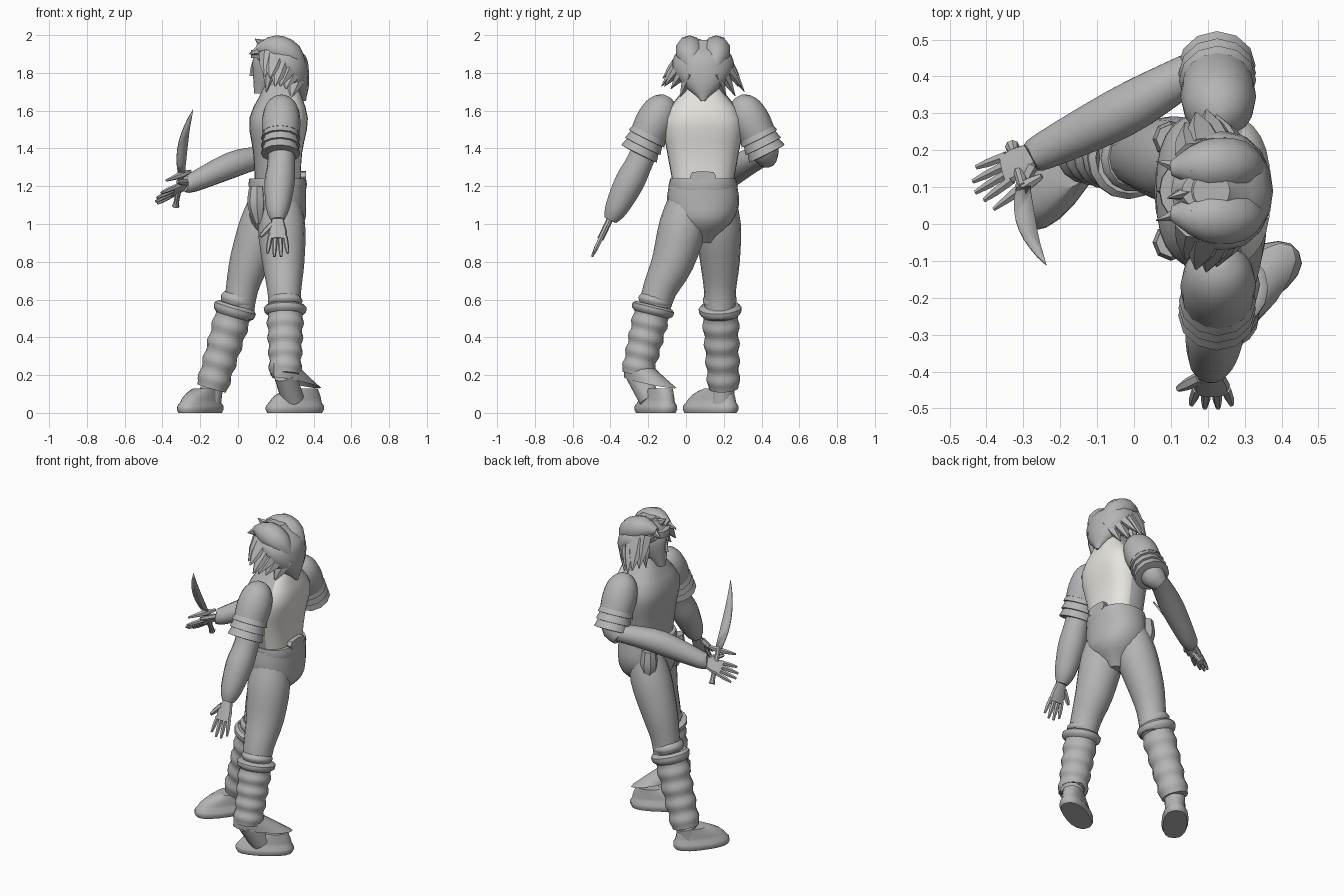
import bpy, bmesh, math, random
from mathutils import Vector

if "Cube" in bpy.data.objects:
    bpy.data.objects.remove(bpy.data.objects["Cube"], do_unlink=True)


def material(name, red, green, blue):
    made = bpy.data.materials.new(name)
    made.use_nodes = True
    made.diffuse_color = (red, green, blue, 1)
    made.node_tree.nodes["Principled BSDF"].inputs["Base Color"].default_value = made.diffuse_color
    return made


grey = material("mid_grey", .46, .46, .46)
pale = material("warm_white", .8, .78, .74)
parts = []
random.seed(4)
MIDDLE = .09  # sideways centre of the trunk and head


def finish(name, bm):
    bmesh.ops.recalc_face_normals(bm, faces=bm.faces)
    mesh = bpy.data.meshes.new(name)
    bm.to_mesh(mesh)
    bm.free()
    mesh.materials.append(grey)
    part = bpy.data.objects.new(name, mesh)
    bpy.context.collection.objects.link(part)
    parts.append(part)
    return part


def ring(centre, across, along, sides, power=1):
    points = []
    for i in range(sides):
        angle = math.tau * i / sides
        c, s = math.cos(angle), math.sin(angle)
        points.append(Vector(centre) + Vector(across) * math.copysign(abs(c) ** power, c)
                      + Vector(along) * math.copysign(abs(s) ** power, s))
    return points


def loft(name, rings, cap=True):
    bm = bmesh.new()
    rows = [[bm.verts.new(point) for point in row] for row in rings]
    sides = len(rows[0])
    for low, high in zip(rows, rows[1:]):
        for i in range(sides):
            j = (i + 1) % sides
            bm.faces.new((low[i], low[j], high[j], high[i]))
    if cap:
        bm.faces.new(rows[0])
        bm.faces.new(rows[-1])
    return finish(name, bm)


def smooth(knots, steps):
    """Rounded run of rows through the given knots."""
    rows, last = [], len(knots) - 1
    for i in range(last):
        near = [knots[min(max(i + k, 0), last)] for k in (-1, 0, 1, 2)]
        for j in range(steps):
            t = j / steps
            rows.append([q + t / 2 * (r - p + t * (2 * p - 5 * q + 4 * r - s + t * (3 * (q - r) + s - p)))
                         for p, q, r, s in zip(*near)])
    return rows + [list(knots[-1])]


def limb(name, knots, sides=14, flat=1, steps=3):
    """Tube through knots of x, y, z and radius."""
    rows = smooth(knots, steps)
    centres = [Vector(row[:3]) for row in rows]
    whole = (centres[-1] - centres[0]).normalized()
    guide = Vector((1, 0, 0)) if abs(whole.x) < .7 else Vector((0, 0, 1))
    rings = []
    for i, row in enumerate(rows):
        ahead = (centres[min(i + 1, len(rows) - 1)] - centres[max(i - 1, 0)]).normalized()
        across = (guide - ahead * guide.dot(ahead)).normalized()
        rings.append(ring(centres[i], across * row[3], ahead.cross(across) * row[3] * flat, sides))
    return loft(name, rings)


def stack(name, bottom, top, knots, sides=24, power=1, steps=3):
    """Evenly spaced level rings from centre x, depth and half width."""
    rows = smooth(knots, steps)
    rings = []
    for i, (x, depth, width) in enumerate(rows):
        z = bottom + (top - bottom) * i / (len(rows) - 1)
        rings.append(ring((x, MIDDLE, z), (depth, 0, 0), (0, width, 0), sides, power))
    return loft(name, rings)


def spike(name, root, tip, radius):
    limb(name, [(*root, radius), (*root.lerp(tip, .5), radius * .7), (*tip, radius * .05)], 6, .6, 1)


# Torso with a pale panel over the back
torso = stack("torso", 1.2, 1.74, [(.21, .12, .16), (.21, .13, .19), (.215, .155, .21), (.23, .09, .09)], 28, .75)
torso.data.materials.append(pale)
for face in torso.data.polygons:
    if face.normal.x > .3 and face.normal.z < .9:
        face.material_index = 1
stack("collar", 1.66, 1.73, [(.22, .1, .12), (.22, .095, .08)], steps=1)

# Hips, belt and pouches
stack("hips", .9, 1.22, [(.2, .05, .04), (.21, .14, .15), (.21, .15, .19), (.21, .15, .18)], power=.9)
stack("belt", 1.18, 1.24, [(.21, .15, .175), (.21, .155, .18), (.21, .15, .175)], power=.85, steps=1)
loft("belt_back_plate", [ring((x, MIDDLE, 1.25), (0, .07, 0), (0, 0, .03), 8, .6) for x in (.33, .36)])
for side in (-1, 1):
    y = MIDDLE + side * .14
    limb("belt_pouch", [(.1, y, 1.2, .04), (.1, y, 1.1, .05), (.11, y, 1, .02)], 8)

# Legs
limb("forward_thigh", [(.18, .16, 1.18, .09), (.13, .17, 1, .12), (.06, .18, .8, .105), (.02, .18, .65, .085),
                       (0, .18, .5, .08)], 16)
limb("rear_thigh", [(.22, .02, 1.18, .09), (.23, -.015, 1, .125), (.24, -.07, .8, .112), (.245, -.14, .65, .09),
                    (.25, -.18, .5, .08)], 16)


def lower_leg(label, knee, cuff, ankle):
    """Ribbed gaiter with a turned top, a knee roll and an ankle."""
    knee, cuff, ankle = Vector(knee), Vector(cuff), Vector(ankle)
    ribs = 30
    rows = [(*knee, .09)]
    for i in range(ribs + 1):
        t = i / ribs
        rim = .012 if 0 < i < 4 else 0
        rows.append((*knee.lerp(cuff, t), .098 - .015 * t + rim + .005 * math.sin(i)))
    limb(label + "_gaiter", rows, 16, steps=1)
    up = (knee - cuff) * .1
    limb(label + "_knee_roll", [(*(knee + up * k), r) for k, r in ((0, .08), (.6, .092), (1.2, .08))])
    limb(label + "_ankle", [(*cuff, .06), (*ankle, .06)])


def shoe(label, centre, heading):
    """Rounded sole, narrowing upward and toward the heel."""
    ahead = Vector(heading).normalized()
    aside = Vector((-ahead.y, ahead.x, 0))
    rings = []
    for i in range(8):
        t = i / 7
        sole = .01 if 0 < i < 3 else 0
        middle = Vector(centre) - ahead * .05 * t ** 3 + Vector((0, 0, .13 * t))
        rings.append(ring(middle, ahead * (.16 + sole - .08 * t ** 3), aside * (.07 + sole - .015 * t), 18, .85))
    loft(label + "_shoe", rings)


lower_leg("forward", (-.01, .18, .57), (-.14, .2, .13), (-.15, .19, .05))
lower_leg("rear", (.25, -.17, .57), (.25, -.26, .2), (.29, -.19, .07))
shoe("forward", (-.2, .13, 0), (-.6, -.8, 0))
shoe("rear", (.3, -.16, 0), (-.87, -.5, 0))

# Loose flared cuff above the rear shoe
upper, lower = Vector((.25, -.25, .25)), Vector((.31, -.19, .16))
long, wide = Vector((.12, .13, -.03)), Vector((.05, -.05, 0))
loft("rear_cuff", [ring(upper.lerp(lower, t), long * (.5 + t / 2), wide, 14) for t in (0, .6, 1)], False)

# Shoulder guards: a dome above three flared layers
for side, label in ((-1, "hanging"), (1, "knife")):
    shoulder = Vector((.23, MIDDLE + side * .22, 1.61))
    sleeve = Vector((.225, MIDDLE + side * .33, 1.39))
    limb(label + "_shoulder_guard", [(*shoulder.lerp(sleeve, t), r) for t, r in
                                     ((-.3, .02), (-.2, .06), (0, .09), (.3, .102), (.6, .098))], 16)
    for layer in range(3):
        t = .5 + layer * .18
        limb(label + "_guard_layer", [(*shoulder.lerp(sleeve, t + step), r) for step, r in
                                      ((0, .09), (.22, .105), (.23, .085))], 12, steps=1)

# Arms
limb("hanging_arm", [(.23, -.15, 1.55, .08), (.23, -.24, 1.34, .072), (.22, -.3, 1.22, .08),
                     (.21, -.37, 1.08, .062), (.21, -.4, 1.02, .035)])
limb("knife_upper_arm", [(.23, .32, 1.58, .08), (.22, .41, 1.4, .08), (.16, .43, 1.34, .05)])
limb("knife_forearm", [(.21, .44, 1.37, .05), (.1, .38, 1.35, .06), (-.04, .3, 1.31, .07),
                       (-.24, .2, 1.22, .052), (-.28, .18, 1.21, .04)])


def hand(label, wrist, reach, spread):
    wrist, reach, spread = Vector(wrist), Vector(reach).normalized(), Vector(spread)
    spread = (spread - reach * spread.dot(reach)).normalized()
    flat = reach.cross(spread) * .018
    loft(label + "_palm", [ring(wrist + reach * d, spread * w, flat, 10, .8) for d, w in
                           ((-.03, .028), (.06, .05), (.1, .046))])

    def digit(name, start, end, radius):
        limb(name, [(*start, radius), (*start.lerp(end, .6), radius * .9), (*end, radius / 2)], 6, steps=1)

    for i in range(4):
        offset = i - 1.5
        knuckle = wrist + reach * .085 + spread * offset * .026
        length = .12 - .01 * abs(offset) ** 2
        digit(label + "_finger", knuckle, knuckle + reach * length + spread * offset * .01, .014)
    base = wrist + reach * .015 + spread * .03
    digit(label + "_thumb", base, base + reach * .07 + spread * .06, .018)


hand("hanging_hand", (.21, -.41, 1.01), (0, -.43, -.9), (-1, 0, 0))
hand("knife_hand", (-.27, .19, 1.21), (-.2, -.11, -.1), (.1, -.7, .4))

# Knife with a thin curved blade
hilt = Vector((-.3, .1, 1.27))
axis = Vector((.06, -.22, .35)).normalized()
edge = Vector((1, .2, 0)).normalized()
outline = []
for sign in (-1, 1):
    for i in range(9):
        t = i / 8 if sign < 0 else 1 - i / 8
        half = .032 * math.sqrt(1 - t) * (.6 + .5 * math.sin(t * math.pi))
        outline.append(hilt + axis * .4 * t + edge * (.08 * t * t - .075 * t + sign * half))
bm = bmesh.new()
bm.faces.new([bm.verts.new(point) for point in outline])
bmesh.ops.remove_doubles(bm, verts=bm.verts, dist=.001)
blade = finish("knife_blade", bm)
thickness = blade.modifiers.new("thickness", "SOLIDIFY")
thickness.thickness = .009
thickness.offset = 0
limb("knife_handle", [(*(hilt - axis * d), r) for d, r in ((0, .014), (.1, .016), (.18, .014), (.21, .02))], 8)
limb("knife_guard", [(-.38, .04, 1.23, .006), (-.3, .1, 1.26, .018), (-.25, .13, 1.28, .008)], 6)

# Head and face
limb("neck", [(.23, MIDDLE, 1.64, .085), (.21, MIDDLE, 1.7, .07), (.19, MIDDLE, 1.78, .066)])
stack("head", 1.69, 1.97, [(.12, .035, .03), (.17, .09, .075), (.18, .1, .09), (.19, .06, .05)], 18)
spike("nose", Vector((.085, MIDDLE, 1.785)), Vector((.08, MIDDLE, 1.87)), .024)
stack("headband", 1.88, 1.92, [(.18, .11, .1), (.18, .112, .102), (.18, .11, .1)], 18, steps=1)

# Hair: a heart-shaped mass, pointed low at the back, with loose tufts
stack("hair", 1.65, 1.975, [(.35, .01, .01), (.3, .075, .1), (.265, .11, .155), (.22, .135, .15), (.21, .05, .05)], 16)
for side in (-1, 1):
    limb("hair_lobe", [(.1, MIDDLE + side * .06, 1.93, .02), (.19, MIDDLE + side * .07, 1.93, .07),
                       (.28, MIDDLE + side * .07, 1.89, .07), (.35, MIDDLE + side * .05, 1.8, .02)], 10)
    for i in range(6):
        t = i / 5
        bulge = math.sin(math.pi * (.3 + .55 * t))
        root = Vector((.17 + .14 * t, MIDDLE + side * (.02 + .1 * bulge), 1.9 - .1 * t))
        tip = root + Vector((-.03, side * (.02 + .08 * bulge), -random.uniform(.1, .18)))
        spike("hair_tuft", root, tip, .06)
    spike("side_lock", Vector((.18, MIDDLE + side * .08, 1.9)), Vector((.15, MIDDLE + side * .1, 1.7)), .05)
    spike("fringe", Vector((.17, MIDDLE + side * .05, 1.94)), Vector((.06, MIDDLE + side * .08, 1.9)), .045)
spike("forelock", Vector((.16, MIDDLE, 1.93)), Vector((.09, MIDDLE - .02, 1.98)), .035)

# Smooth shading with crisp edges
bpy.ops.object.select_all(action="DESELECT")
for part in parts:
    part.select_set(True)
bpy.context.view_layer.objects.active = torso
bpy.ops.object.shade_smooth_by_angle(angle=math.radians(40))
